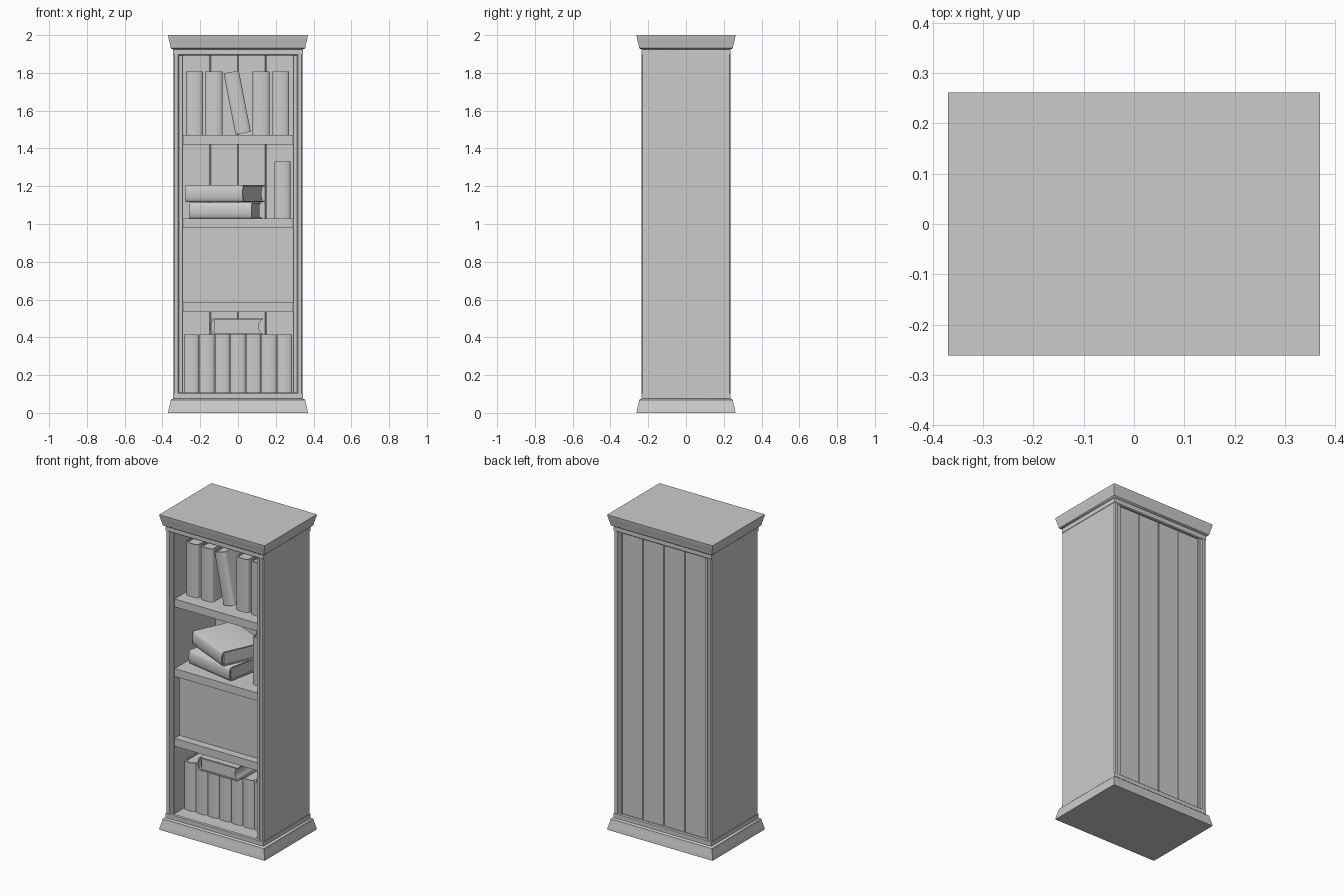
import bpy, bmesh
from math import radians, cos, sin, pi
from mathutils import Matrix, Vector

if "Cube" in bpy.data.objects:
    bpy.data.objects.remove(bpy.data.objects["Cube"])


def finish(bm, name, matrix=None, smooth=False):
    bmesh.ops.recalc_face_normals(bm, faces=bm.faces[:])
    me = bpy.data.meshes.new(name)
    bm.to_mesh(me)
    bm.free()
    ob = bpy.data.objects.new(name, me)
    bpy.context.collection.objects.link(ob)
    if matrix:
        ob.matrix_world = matrix
    if smooth:
        bpy.ops.object.select_all(action='DESELECT')
        ob.select_set(True)
        bpy.context.view_layer.objects.active = ob
        bpy.ops.object.shade_smooth_by_angle(angle=radians(35))
    return ob


def box(name, x0, x1, y0, y1, z0, z1, bevel=0.0):
    bm = bmesh.new()
    bmesh.ops.create_cube(bm, size=1)
    for v in bm.verts:
        v.co = ((x0 + x1) / 2 + v.co.x * (x1 - x0),
                (y0 + y1) / 2 + v.co.y * (y1 - y0),
                (z0 + z1) / 2 + v.co.z * (z1 - z0))
    if bevel:
        bmesh.ops.bevel(bm, geom=bm.edges[:], offset=bevel, segments=1, affect='EDGES')
    return finish(bm, name)


def prism(bm, pts, z0, z1):
    # extrude an (x, y) outline upwards
    f = bm.faces.new([bm.verts.new((x, y, z0)) for x, y in pts])
    r = bmesh.ops.extrude_face_region(bm, geom=[f])
    for v in r['geom']:
        if isinstance(v, bmesh.types.BMVert):
            v.co.z = z1


def moulding(name, profile):
    # stack of rectangles, each grown outwards from the body
    bm = bmesh.new()
    rings = []
    for o, z in profile:
        hx, hy = 0.342 + o, 0.234 + o
        rings.append([bm.verts.new((sx * hx, sy * hy, z))
                      for sx, sy in ((-1, -1), (1, -1), (1, 1), (-1, 1))])
    for a, b in zip(rings, rings[1:]):
        for i in range(4):
            j = (i + 1) % 4
            bm.faces.new((a[i], a[j], b[j], b[i]))
    bm.faces.new(rings[0])
    bm.faces.new(rings[-1])
    return finish(bm, name, smooth=True)


def book(name, matrix, t=0.08, h=0.337, d=0.28):
    # local: thickness x, depth y (spine at 0), height z
    c, r = 0.007, 0.014
    a = t / 2
    arc = [(-cos(pi * i / 8), 1 - sin(pi * i / 8)) for i in range(9)]
    outer = [(-a, d)] + [(a * x, r * y) for x, y in arc] + [(a, d)]
    inner = [((a - c) * x, c + r * y) for x, y in reversed(arc)]
    bm = bmesh.new()
    prism(bm, outer + [(a - c, d)] + inner + [(c - a, d)], 0, h)
    finish(bm, name + "_cover", matrix, True)
    # page block with a hollow fore-edge
    p = a - c
    hollow = [(p * x, d - 0.025 + 0.012 * y) for x, y in reversed(arc)]
    hollow = [(x, d - 0.01 - 0.015 * (1 - (x / p) ** 2)) for x, _ in hollow]
    bm = bmesh.new()
    prism(bm, [(-p, c + r), (p, c + r)] + hollow, 0.008, h - 0.008)
    finish(bm, name + "_pages", matrix, True)


def upright(x, z, lean=0, y=-0.14):
    return Matrix.Translation((x, y, z)) @ Matrix.Rotation(radians(lean), 4, 'Y')


def lying(x, y, z, angle):
    # angle = direction from spine to pages
    q = radians(angle)
    m = Matrix((Vector((0, 0, 1)), Vector((cos(q), sin(q), 0)),
                Vector((-sin(q), cos(q), 0)))).transposed().to_4x4()
    return Matrix.Translation((x, y, z)) @ m


# base and crown mouldings
steps = [(0.028, 0.0), (0.026, 0.015), (0.021, 0.035), (0.016, 0.055), (0.014, 0.068),
         (0.010, 0.072), (0.002, 0.075), (0.002, 0.102), (-0.004, 0.107)]
moulding("base_plinth", steps)
moulding("crown", [(o, 2 - z) for o, z in steps])

# side panels with stepped front and back edges
half = [(0.291, -0.225), (0.295, -0.229), (0.312, -0.229),
        (0.318, -0.235), (0.337, -0.235), (0.342, -0.230)]
bm = bmesh.new()
prism(bm, half + [(x, -y) for x, y in reversed(half)], 0.1, 1.9)
sides = finish(bm, "side_panels")
sides.modifiers.new("mirror", 'MIRROR')

# back planks
w = 0.588 / 4
for i in range(4):
    x = -0.294 + i * w
    box(f"back_plank_{i + 1}", x, x + w, 0.192, 0.22, 0.1, 1.9, 0.003)

# shelves and the closed compartment front
for i, z in enumerate((0.585, 1.028, 1.47)):
    box(f"shelf_{i + 1}", -0.293, 0.293, -0.22, 0.195, z - 0.05, z)
box("compartment_front", -0.292, 0.292, -0.17, -0.15, 0.58, 0.98)

# top shelf books
for i, x in enumerate((-0.23, -0.127, 0.122, 0.226)):
    book(f"top_book_{i + 1}", upright(x, 1.47), t=0.088)
book("leaning_book", upright(0.027, 1.481, -11), t=0.082, h=0.33)

# middle shelf books
book("stacked_book_lower", lying(0.072, -0.19, 1.072, 79), t=0.086)
book("stacked_book_upper", lying(0.024, -0.20, 1.161, 65), t=0.09)
book("middle_upright_book", upright(0.235, 1.028), t=0.084, h=0.302)

# bottom row and the book lying on it
for i in range(7):
    book(f"bottom_book_{i + 1}", upright(-0.246 + i * 0.082, 0.106), t=0.081, h=0.308)
book("book_on_row", lying(-0.147, -0.195, 0.457, 0), t=0.084)
